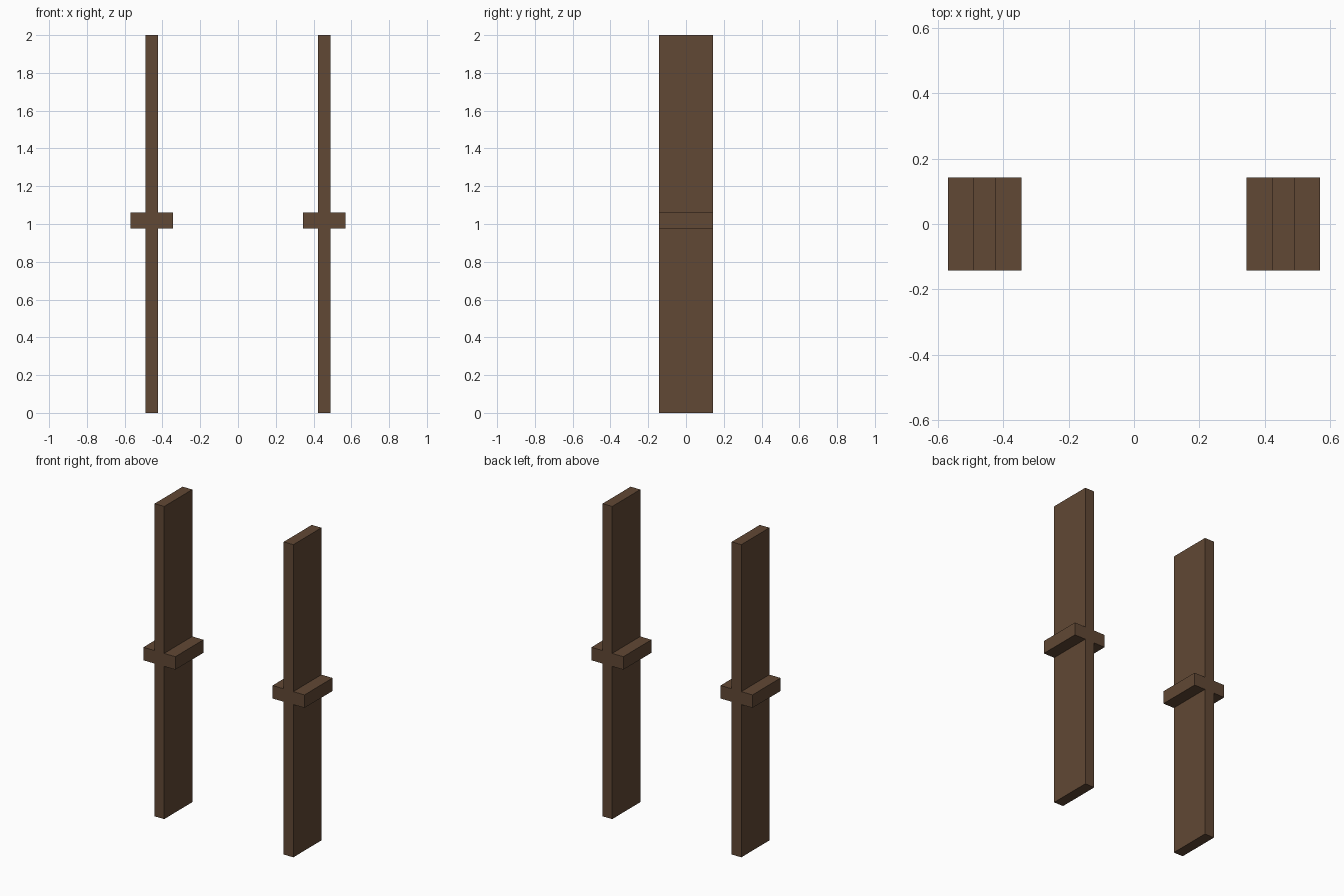
import bpy, bmesh

if "Cube" in bpy.data.objects:
    bpy.data.objects.remove(bpy.data.objects["Cube"])

POST_X = 0.457            # centre of each post
POST_W, BAR_W = 0.034, 0.113   # half widths
DEPTH = 0.142             # half depth
BAR_Z0, BAR_Z1, TOP = 0.977, 1.06, 2.0

wood = bpy.data.materials.new("dark_wood")
wood.diffuse_color = (0.12, 0.065, 0.035, 1)
wood.use_nodes = True
wood.node_tree.nodes["Principled BSDF"].inputs["Base Color"].default_value = wood.diffuse_color


def cross_post(name, x):
    # Cross-shaped front profile, extruded from front to back
    half = [(POST_W, 0), (POST_W, BAR_Z0), (BAR_W, BAR_Z0),
            (BAR_W, BAR_Z1), (POST_W, BAR_Z1), (POST_W, TOP)]
    outline = half + [(-px, pz) for px, pz in reversed(half)]
    bm = bmesh.new()
    face = bm.faces.new([bm.verts.new((px, -DEPTH, pz)) for px, pz in outline])
    new = bmesh.ops.extrude_face_region(bm, geom=[face], use_keep_orig=True)["geom"]
    verts = [g for g in new if isinstance(g, bmesh.types.BMVert)]
    bmesh.ops.translate(bm, verts=verts, vec=(0, 2 * DEPTH, 0))
    bmesh.ops.recalc_face_normals(bm, faces=bm.faces)
    mesh = bpy.data.meshes.new(name)
    bm.to_mesh(mesh)
    bm.free()
    mesh.materials.append(wood)
    obj = bpy.data.objects.new(name, mesh)
    obj.location.x = x
    bpy.context.collection.objects.link(obj)


# Matching pair of upright posts with a short crossbar
cross_post("left_post", -POST_X)
cross_post("right_post", POST_X)
